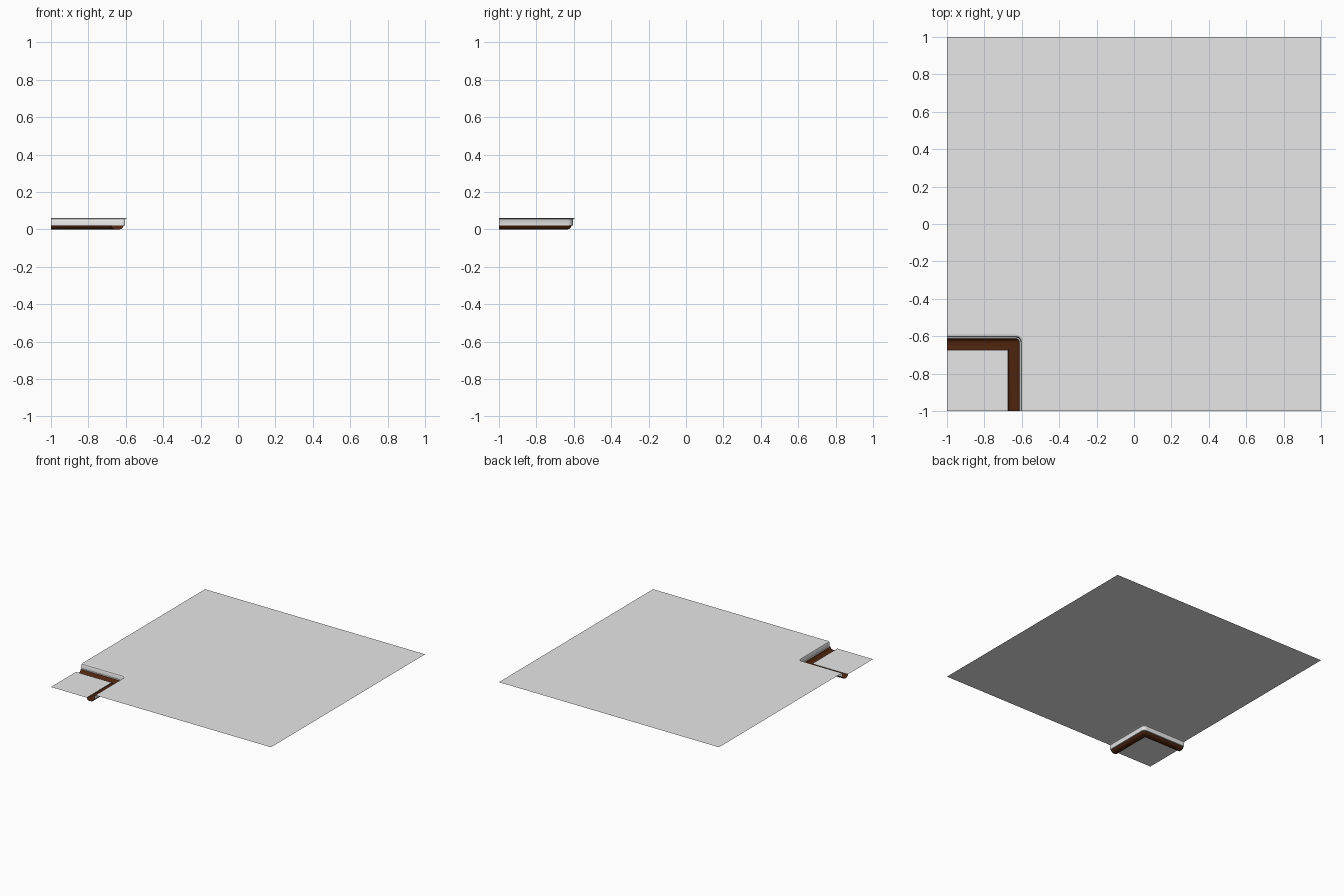
import bpy, bmesh, math

if "Cube" in bpy.data.objects:
    bpy.data.objects.remove(bpy.data.objects["Cube"])


def material(name, rgb):
    m = bpy.data.materials.new(name)
    m.diffuse_color = (*rgb, 1.0)
    m.use_nodes = True
    m.node_tree.nodes["Principled BSDF"].inputs["Base Color"].default_value = m.diffuse_color
    return m


GREY = material("light grey", (0.8, 0.8, 0.8))
BROWN = material("dark brown", (0.078, 0.018, 0.0045))

C = -0.632   # centre of the rounded corner
STEPS = 8


def corner_path(d, z):
    """L-shaped path at offset d, rounded about (C, C), mitred further in."""
    r = max(0.0, d - C)
    pts = [(-1, d, z)]
    for i in range(STEPS + 1):
        a = math.pi / 2 * (1 - i / STEPS)
        k = d - r
        pts.append((k + r * math.cos(a), k + r * math.sin(a), z))
    pts.append((d, -1, z))
    return pts


def finish(name, bm, mat, smooth=False):
    bmesh.ops.remove_doubles(bm, verts=bm.verts, dist=1e-5)
    me = bpy.data.meshes.new(name)
    bm.to_mesh(me)
    bm.free()
    me.materials.append(mat)
    ob = bpy.data.objects.new(name, me)
    bpy.context.collection.objects.link(ob)
    if smooth:
        bpy.ops.object.select_all(action='DESELECT')
        ob.select_set(True)
        bpy.context.view_layer.objects.active = ob
        bpy.ops.object.shade_smooth_by_angle(angle=math.radians(40))
    return ob


def sweep(name, profile, mat):
    bm = bmesh.new()
    rows = [[bm.verts.new(p) for p in corner_path(d, z)] for d, z in profile]
    for a, b in zip(rows, rows[1:]):
        for i in range(len(a) - 1):
            bm.faces.new((a[i], a[i + 1], b[i + 1], b[i]))
    return finish(name, bm, mat, True)


def sheet(name, pts, mat):
    bm = bmesh.new()
    bm.faces.new([bm.verts.new(p) for p in pts])
    bmesh.ops.triangulate(bm, faces=bm.faces)
    return finish(name, bm, mat)


# upper ground with the corner cut out
sheet("upper_ground",
      corner_path(-0.592, 0.06) + [(1, -1, 0.06), (1, 1, 0.06), (-1, 1, 0.06)], GREY)

# small sunken floor
F = -0.675
sheet("lower_floor", [(-1, -1, 0.02), (F, -1, 0.02), (F, F, 0.02), (-1, F, 0.02)], GREY)

# brown gutter between floor and wall
sweep("gutter", [(F, 0.02), (-0.672, 0.01), (-0.662, 0.002), (-0.65, 0),
                 (-0.635, 0), (-0.624, 0.003), (-0.617, 0.01), (-0.612, 0.02)], BROWN)

# low wall with a rounded lip
sweep("step_wall", [(-0.612, 0.02), (-0.605, 0.022), (-0.605, 0.05),
                    (-0.601, 0.057), (-0.592, 0.06)], GREY)
